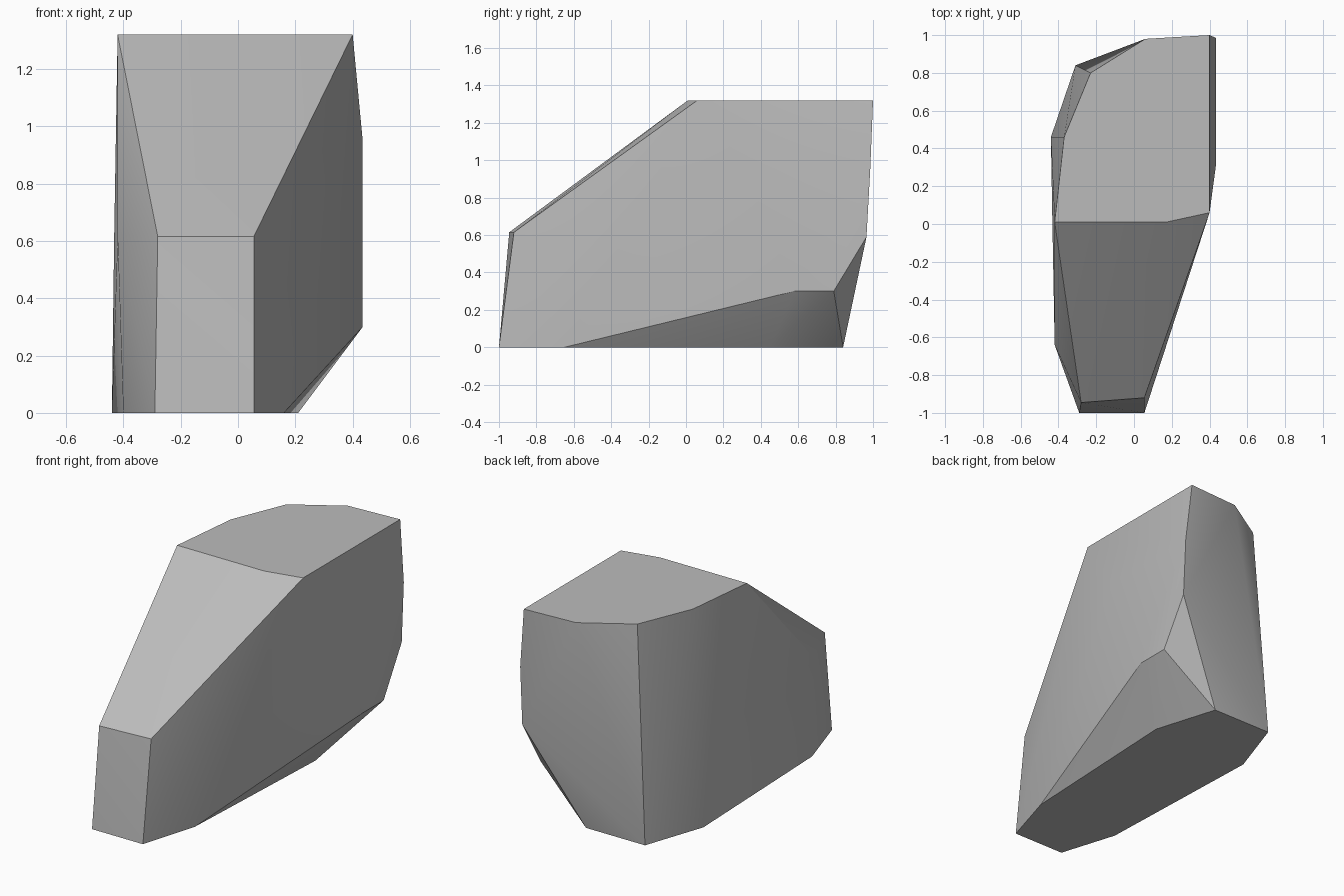
import bpy, bmesh, math

default = bpy.data.objects.get("Cube")
if default:
    bpy.data.objects.remove(default, do_unlink=True)

# Stone colour
stone = bpy.data.materials.new("stone_grey")
stone.use_nodes = True
grey = (0.5, 0.5, 0.5, 1)
stone.diffuse_color = grey
stone.node_tree.nodes["Principled BSDF"].inputs["Base Color"].default_value = grey


def ring(z, outline):
    """Corners sharing one height."""
    return [(x, y, z) for x, y in outline]


# Flat top and flat base
corners = ring(1.32, [(-.42, .01), (.17, .01), (.4, .06), (.4, 1),
                      (.06, .98), (-.23, .8), (-.37, .46)])
corners += ring(0, [(-.29, -1), (.055, -1), (.16, -.65), (.21, .45),
                    (.09, .84), (-.31, .84), (-.44, .46), (-.4, -.65)])
# Nose edge and left bulge
corners += ring(.615, [(-.28, -.945), (.055, -.92), (-.42, -.64), (-.432, 0)])
# Right bulge: upper edge, rear corner and undercut edge
corners += ring(.95, [(.435, .32), (.435, .985)])
corners += ring(.59, [(.435, .965)])
corners += ring(.3, [(.435, .58), (.435, .79)])

# Chiselled boulder wrapped around the corners
bm = bmesh.new()
for c in corners:
    bm.verts.new(c)
hull = bmesh.ops.convex_hull(bm, input=bm.verts[:])
loose = [v for v in bm.verts if not v.link_faces]
bmesh.ops.delete(bm, geom=loose, context='VERTS')
bmesh.ops.dissolve_limit(bm, angle_limit=math.radians(1),
                         verts=bm.verts[:], edges=bm.edges[:])
bmesh.ops.recalc_face_normals(bm, faces=bm.faces[:])
mesh = bpy.data.meshes.new("boulder")
bm.to_mesh(mesh)
bm.free()
mesh.materials.append(stone)
boulder = bpy.data.objects.new("boulder", mesh)
bpy.context.collection.objects.link(boulder)

# Soft shading with crisp ridges
bpy.ops.object.select_all(action='DESELECT')
boulder.select_set(True)
bpy.context.view_layer.objects.active = boulder
bpy.ops.object.shade_smooth_by_angle(angle=math.radians(30))
